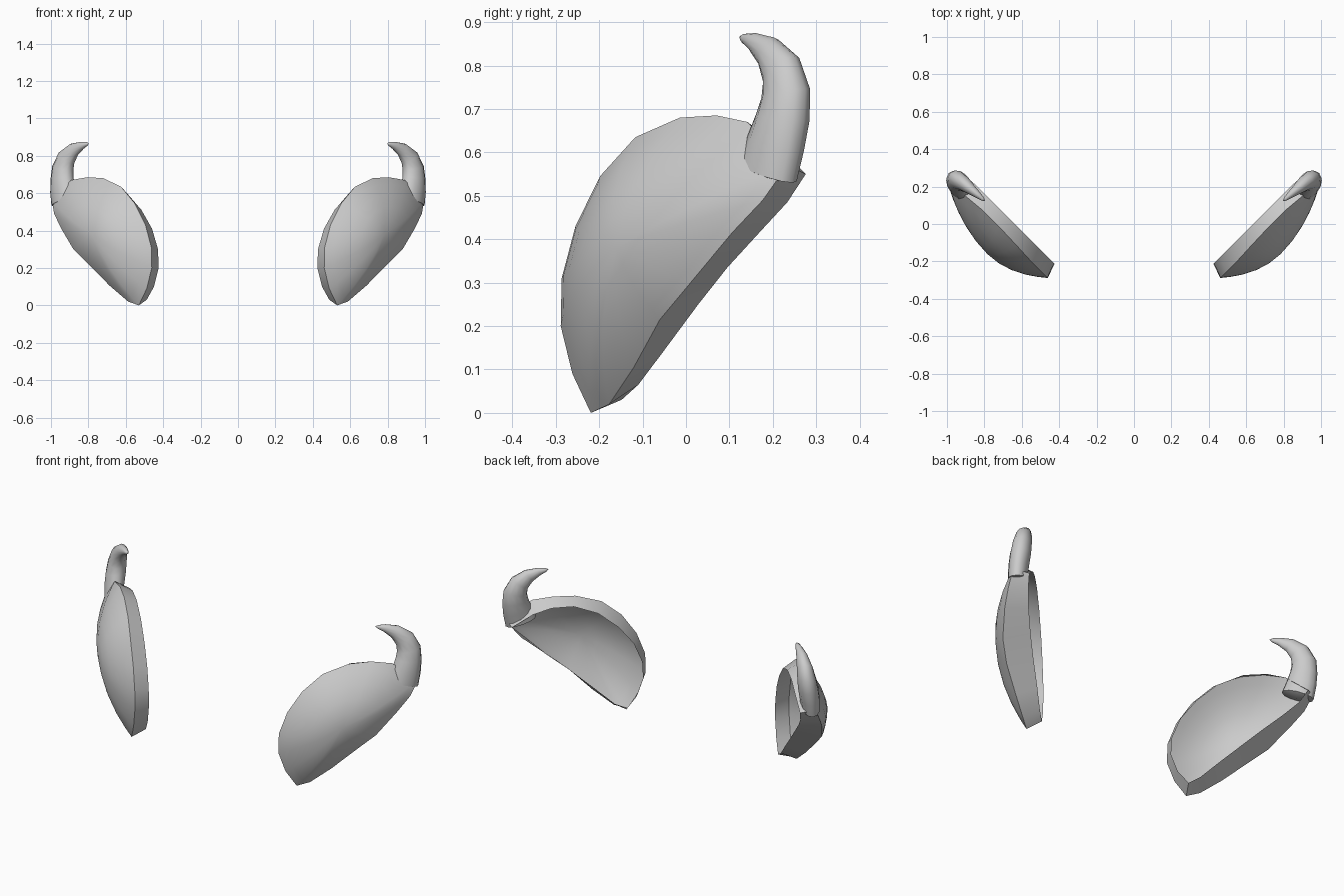
import bpy, bmesh, math
from mathutils import Vector

if "Cube" in bpy.data.objects:
    bpy.data.objects.remove(bpy.data.objects["Cube"])

R = math.sqrt(0.5)

def place(u, z, v):
    """u runs along the open back, v outward from it, z up."""
    return Vector(((u + v) * R, (u - v) * R, z))

def finish(name, loops, caps):
    """Skin closed loops; caps = (start point or None, end point or None)."""
    bm = bmesh.new()
    rings = [[bm.verts.new(place(*p)) for p in loop] for loop in loops]
    n = len(rings[0])
    for a, b in zip(rings, rings[1:]):
        for i in range(n):
            j = (i + 1) % n
            bm.faces.new((a[i], a[j], b[j], b[i]))
    for ring, cap in ((rings[0], caps[0]), (rings[-1], caps[1])):
        if cap:
            c = bm.verts.new(place(*cap))
            for i in range(n):
                bm.faces.new((ring[i], ring[(i + 1) % n], c))
    bmesh.ops.recalc_face_normals(bm, faces=bm.faces)
    # the open dome must face outward (towards +x, -y)
    if sum((f.normal.x - f.normal.y) * f.calc_area() for f in bm.faces) < -0.01:
        bmesh.ops.reverse_faces(bm, faces=bm.faces)
    me = bpy.data.meshes.new(name)
    bm.to_mesh(me)
    bm.free()
    ob = bpy.data.objects.new(name, me)
    bpy.context.collection.objects.link(ob)
    m = ob.modifiers.new("Mirror", 'MIRROR')
    m.use_axis[0] = True
    bpy.ops.object.select_all(action='DESELECT')
    ob.select_set(True)
    bpy.context.view_layer.objects.active = ob
    bpy.ops.object.shade_smooth_by_angle(angle=math.radians(50))
    return ob

# Shoulder shell: open rim, then side wall, then dome (u, z, v)
rim = [(.24, .03, .45), (.185, .10, .45), (.15, .20, .45), (.155, .30, .45),
       (.20, .41, .45), (.28, .51, .45), (.39, .60, .45), (.52, .65, .45),
       (.64, .65, .45), (.74, .62, .45), (.85, .55, .46), (.80, .485, .47),
       (.72, .42, .475), (.61, .335, .475), (.51, .25, .47), (.39, .145, .46),
       (.30, .065, .455)]
wall = [(.22, .0, .53), (.16, .09, .53), (.122, .20, .53), (.125, .31, .53),
        (.17, .43, .53), (.25, .545, .53), (.36, .635, .525), (.50, .68, .52),
        (.62, .685, .52), (.73, .67, .53), (.87, .57, .54), (.82, .49, .57),
        (.745, .415, .595), (.63, .30, .615), (.52, .215, .605), (.40, .105, .57),
        (.29, .02, .54)]
cu, cz, top = .44, .38, .668
dome = [[(cu + (u - cu) * f, cz + (z - cz) * f, v + (top - v) * (1 - f * f))
         for u, z, v in wall] for f in (.88, .7, .48, .25)]
finish("shoulder_shell", [rim, wall] + dome, (None, (cu, cz, top)))

# Hooked horn: centre u, z, v, in-plane radius, thickness radius
path = [(.79, .555, .525, .085, .05), (.81, .62, .518, .078, .053),
        (.823, .68, .508, .070, .054), (.825, .735, .50, .064, .050),
        (.803, .79, .493, .054, .042), (.755, .832, .487, .038, .030),
        (.70, .855, .481, .021, .018), (.665, .863, .478, .010, .010)]
rings = []
for i, (u, z, v, ru, rv) in enumerate(path):
    a, b = path[max(i - 1, 0)], path[min(i + 1, len(path) - 1)]
    d = Vector((b[0] - a[0], b[1] - a[1])).normalized()
    rings.append([(u + d.y * ru * math.cos(t), z - d.x * ru * math.cos(t), v + rv * math.sin(t))
                  for t in (k * math.tau / 12 for k in range(12))])
finish("horn", rings, ((.785, .54, .525), (.65, .866, .477)))
